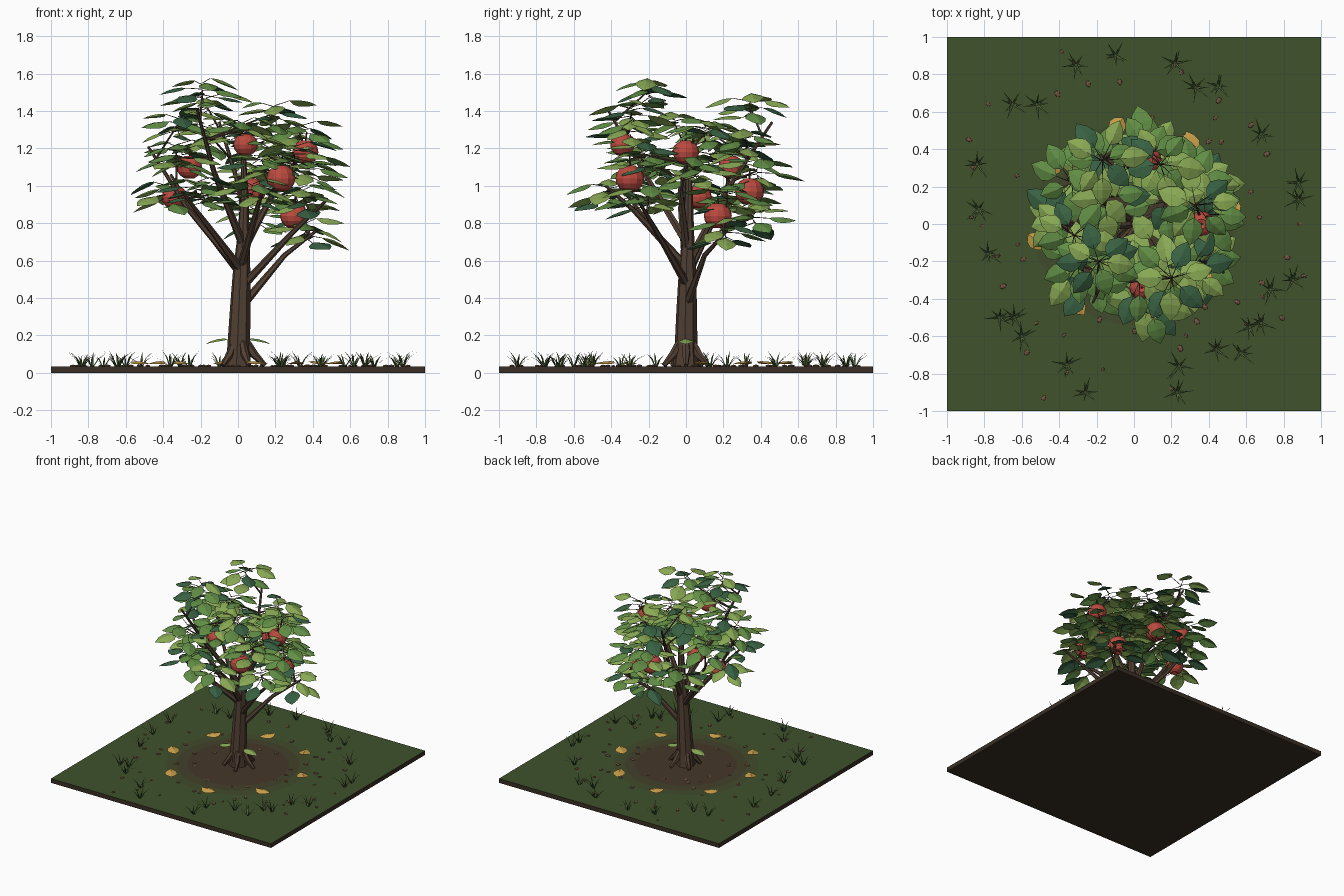
import bpy, bmesh, math, random
from mathutils import Vector, Matrix

if "Cube" in bpy.data.objects:
    bpy.data.objects.remove(bpy.data.objects["Cube"])

random.seed(7)
TAU = math.tau
TOP = 0.035


def mat(name, r, g, b):
    m = bpy.data.materials.new(name)
    m.diffuse_color = (r, g, b, 1)
    m.use_nodes = True
    m.node_tree.nodes["Principled BSDF"].inputs["Base Color"].default_value = m.diffuse_color
    return m


BARK = mat("bark", 0.085, 0.052, 0.034)
GRASS = mat("turf", 0.05, 0.085, 0.025)
EARTH = mat("earth", 0.04, 0.028, 0.018)
SOILS = [mat("soil_%d" % i, *c) for i, c in enumerate(
    [(0.052, 0.07, 0.025), (0.056, 0.054, 0.024), (0.06, 0.038, 0.023)])]
GREENS = [mat("leaf_light", 0.25, 0.40, 0.09), mat("leaf_mid", 0.12, 0.27, 0.06),
          mat("leaf_dark", 0.04, 0.12, 0.055)]
GOLD = mat("leaf_gold", 0.60, 0.36, 0.07)
RED = mat("apple_red", 0.50, 0.07, 0.05)
BLADE = mat("blade", 0.08, 0.13, 0.04)
STONE = mat("pebble", 0.18, 0.09, 0.055)


def finish(name, bm, mats):
    me = bpy.data.meshes.new(name)
    bm.to_mesh(me)
    bm.free()
    for m in mats:
        me.materials.append(m)
    ob = bpy.data.objects.new(name, me)
    bpy.context.collection.objects.link(ob)
    return ob


def tube(bm, pts, radii, sides=6):
    """Tapered faceted tube along a path."""
    pts = [Vector(p) for p in pts]
    rings = []
    for i, p in enumerate(pts):
        d = (pts[min(i + 1, len(pts) - 1)] - pts[max(i - 1, 0)]).normalized()
        u = d.cross(Vector((0.13, 1, 0.05))).normalized()
        v = d.cross(u)
        rings.append([bm.verts.new(p + radii[i] * (u * math.cos(TAU * k / sides) + v * math.sin(TAU * k / sides)))
                      for k in range(sides)])
    for a, b in zip(rings, rings[1:]):
        for k in range(sides):
            bm.faces.new((a[k], a[(k + 1) % sides], b[(k + 1) % sides], b[k]))
    bm.faces.new(rings[0][::-1])
    bm.faces.new(rings[-1])


def leaf(bm, base, yaw, length, pitch=0.1, droop=0.25, roll=0.0, index=0):
    """Oval leaf folded along its midrib and drooping to the tip."""
    m = Matrix.Translation(base) @ Matrix.Rotation(yaw, 4, 'Z') @ \
        Matrix.Rotation(-pitch, 4, 'Y') @ Matrix.Rotation(roll, 4, 'X')
    rows = []
    for t, w in ((0, 0), (0.2, 0.29), (0.45, 0.38), (0.75, 0.25), (1, 0)):
        z = -droop * t * t
        row = [(t, 0, z)] if w == 0 else [(t, w, z - 0.32 * w), (t, 0, z), (t, -w, z - 0.32 * w)]
        rows.append([bm.verts.new(m @ (Vector(p) * length)) for p in row])
    for a, b in zip(rows, rows[1:]):
        if len(a) == 1:
            fs = [(a[0], b[1], b[0]), (a[0], b[2], b[1])]
        elif len(b) == 1:
            fs = [(a[0], a[1], b[0]), (a[1], a[2], b[0])]
        else:
            fs = [(a[0], a[1], b[1], b[0]), (a[1], a[2], b[2], b[1])]
        for f in fs:
            face = bm.faces.new(f)
            face.material_index = index
            face.normal_flip()


# Ground slab: turf on top, earth on sides and underside
bm = bmesh.new()
bmesh.ops.create_cube(bm, size=1, matrix=Matrix.Translation((0, 0, TOP / 2)) @ Matrix.Diagonal((2, 2, TOP, 1)))
bm.normal_update()
for f in bm.faces:
    f.material_index = 0 if f.normal.z > 0.5 else 1
finish("ground_slab", bm, [GRASS, EARTH])

# Soil patch fading into the turf
for i, r in enumerate((0.54, 0.46, 0.38)):
    bm = bmesh.new()
    bmesh.ops.create_circle(bm, cap_ends=True, radius=r, segments=40,
                            matrix=Matrix.Translation((0, 0, TOP + 0.001 * (i + 1))))
    finish("soil_patch_%d" % i, bm, [SOILS[i]])

# Trunk with leader
bm = bmesh.new()
tube(bm, [(0, 0, 0.03), (0.003, 0, 0.12), (0.012, 0.004, 0.35), (0.02, 0.008, 0.56), (0.03, 0.012, 0.74),
          (0.035, 0.015, 0.95), (0.03, 0.015, 1.14)], [0.07, 0.062, 0.055, 0.046, 0.032, 0.022, 0.014], 8)
finish("trunk", bm, [BARK])

# Root flares
bm = bmesh.new()
for k in range(5):
    c, s = math.cos(TAU * k / 5), math.sin(TAU * k / 5)
    tube(bm, [(0.01 + 0.03 * c, 0.03 * s, 0.18), (0.015 + 0.07 * c, 0.07 * s, 0.1),
              (0.02 + 0.125 * c, 0.125 * s, 0.04)], [0.018, 0.023, 0.012], 6)
finish("roots", bm, [BARK])

# Main branches
BRANCHES = [
    [(0.04, 0.01, 0.38), (0.25, 0.10, 0.63), (0.42, 0.22, 0.76)],
    [(0.00, 0.02, 0.55), (-0.20, 0.14, 0.80), (-0.36, 0.24, 1.06)],
    [(0.02, -0.01, 0.58), (0.10, -0.28, 0.87), (0.14, -0.43, 1.00)],
    [(0.03, 0.02, 0.60), (0.02, 0.20, 0.95), (-0.10, 0.46, 1.34)],
    [(0.02, 0.00, 0.70), (-0.13, -0.23, 1.08), (-0.22, -0.42, 1.41)],
    [(0.00, 0.00, 0.56), (-0.27, -0.03, 0.88), (-0.48, 0.04, 1.21)],
    [(0.04, 0.00, 0.68), (0.20, -0.03, 0.98), (0.40, 0.04, 1.25)],
    [(0.01, -0.01, 0.56), (-0.17, -0.20, 0.80), (-0.30, -0.33, 0.97)],
    [(0.04, 0.00, 0.48), (0.30, -0.16, 0.76), (0.48, -0.26, 0.93)]]
bm = bmesh.new()
for b in BRANCHES:
    tube(bm, b, [0.023, 0.014, 0.007], 6)
finish("branches", bm, [BARK])


def nearest_on_branch(c):
    best = None
    for a, m, e in BRANCHES:
        for p, q in ((a, m), (m, e)):
            for t in (0.2, 0.5, 0.8):
                v = Vector(p).lerp(Vector(q), t)
                score = (v - c).length + max(0, v.z - c.z)
                if best is None or score < best[0]:
                    best = (score, v)
    return best[1]


# Leaf clusters of the crown, each fed by a twig
CLUSTERS = [(-0.19, -0.20, 1.51), (-0.17, 0.34, 1.43), (-0.32, -0.06, 1.33), (0.20, -0.29, 1.39),
            (0.33, 0.10, 1.28), (0.14, 0.32, 1.24), (0.30, -0.24, 1.17), (-0.33, 0.22, 1.18),
            (-0.30, -0.22, 1.15), (0.38, 0.05, 1.09), (0.08, 0.38, 1.08), (-0.38, 0.04, 0.97),
            (-0.22, -0.30, 0.98), (0.08, -0.42, 0.97), (0.35, -0.20, 0.94), (0.31, 0.22, 0.94),
            (-0.16, 0.35, 0.95), (0.36, 0.21, 0.76), (0.10, 0.36, 0.84), (0.03, -0.30, 1.30),
            (0.17, 0.12, 1.15), (-0.16, 0.14, 1.28), (0.14, -0.16, 1.10)]
twigs, crown = bmesh.new(), bmesh.new()
for c in map(Vector, CLUSTERS):
    tube(twigs, [nearest_on_branch(c), c], [0.007, 0.004], 5)
    for k in range(11):
        yaw = 2.4 * k + random.uniform(-0.3, 0.3)
        r = 0.01 + 0.085 * math.sqrt(random.random())
        h = 0.065 * (1 - k / 5)
        p = c + Vector((r * math.cos(yaw), r * math.sin(yaw), h))
        tube(twigs, [c + Vector((0, 0, h * 0.6)), p], [0.003, 0.002], 3)
        leaf(crown, p, yaw, random.uniform(0.13, 0.165), random.uniform(-0.05, 0.3),
             random.uniform(0.3, 0.5), random.uniform(-0.3, 0.3), random.choice((0, 0, 1, 1, 2)))
finish("twigs", twigs, [BARK])
finish("crown_leaves", crown, GREENS)

# Two leaves low on the trunk
bm = bmesh.new()
leaf(bm, Vector((0.05, 0, 0.18)), 0, 0.115, 0.25, 0.5)
leaf(bm, Vector((-0.05, 0, 0.18)), math.pi, 0.115, 0.25, 0.5)
finish("trunk_leaves", bm, GREENS[:1])

# Apples with a dimple and a stem
fruit, stems = bmesh.new(), bmesh.new()
for x, y, z, r in ((0.04, -0.34, 1.22, 0.065), (0.36, 0.0, 1.18, 0.07), (0.23, -0.30, 1.04, 0.077),
                   (-0.26, 0.24, 1.10, 0.068), (-0.34, 0.07, 0.94, 0.068), (0.30, 0.17, 0.84, 0.075),
                   (0.07, 0.34, 0.97, 0.078)):
    new = bmesh.ops.create_uvsphere(fruit, u_segments=12, v_segments=8, radius=r)["verts"]
    for v in new:
        if abs(v.co.z) > 0.98 * r:
            v.co.z *= 0.75
        v.co = Vector((v.co.x, v.co.y, v.co.z * 0.95)) + Vector((x, y, z))
    tube(stems, [(x, y, z + 0.6 * r), (x + 0.008, y, z + 1.55 * r)], [0.006, 0.004], 5)
finish("apples", fruit, [RED])
finish("apple_stems", stems, [BARK])

# Ring of fallen leaves
bm = bmesh.new()
for k in range(8):
    a = math.radians(10 + 45 * k)
    yaw = a + random.uniform(0.5, 2.5)
    p = Vector((0.53 * math.cos(a), 0.53 * math.sin(a), TOP + 0.026))
    leaf(bm, p - Vector((math.cos(yaw), math.sin(yaw), 0)) * 0.06, yaw, 0.125, 0.1, 0.2)
finish("fallen_leaves", bm, [GOLD])

# Grass tufts of thin bent blades
TUFTS = [(-0.31, 0.85), (-0.1, 0.9), (0.22, 0.86), (0.33, 0.73), (0.45, 0.74), (0.68, 0.48), (0.88, 0.22),
         (0.88, 0.13), (-0.65, 0.64), (-0.52, 0.64), (-0.84, 0.32), (-0.83, 0.08), (-0.78, -0.16),
         (-0.72, -0.5), (-0.64, -0.5), (-0.6, -0.6), (-0.36, -0.75), (-0.26, -0.9), (0.24, -0.76),
         (0.23, -0.9), (0.44, -0.67), (0.57, -0.69), (0.62, -0.55), (0.68, -0.53), (0.73, -0.35), (0.85, -0.3)]
bm = bmesh.new()
for x, y in TUFTS:
    for k in range(7):
        a = TAU * k / 7 + random.uniform(-0.4, 0.4)
        d, s = Vector((math.cos(a), math.sin(a), 0)), Vector((-math.sin(a), math.cos(a), 0)) * 0.005
        h, reach = random.uniform(0.045, 0.085), random.uniform(0.045, 0.09)
        b = Vector((x, y, TOP)) + d * 0.008
        m = b + d * reach * 0.4 + Vector((0, 0, h * 0.6))
        q = [bm.verts.new(v) for v in (b - s, b + s, m + s * 0.8, m - s * 0.8, b + d * reach + Vector((0, 0, h)))]
        bm.faces.new(q[:4][::-1])
        bm.faces.new((q[4], q[2], q[3]))
finish("grass_tufts", bm, [BLADE])

# Scattered pebbles
bm = bmesh.new()
for k in range(75):
    a, r = 2.4 * k, random.uniform(0.25, 1.05)
    x, y = r * math.cos(a), r * math.sin(a)
    if max(abs(x), abs(y)) < 0.95:
        s = random.uniform(0.009, 0.017)
        bmesh.ops.create_icosphere(bm, subdivisions=1, radius=s, matrix=Matrix.Translation((x, y, TOP + 0.002))
                                   @ Matrix.Rotation(a, 4, 'Z') @ Matrix.Diagonal((1.3, 0.9, 0.5, 1)))
finish("pebbles", bm, [STONE])
